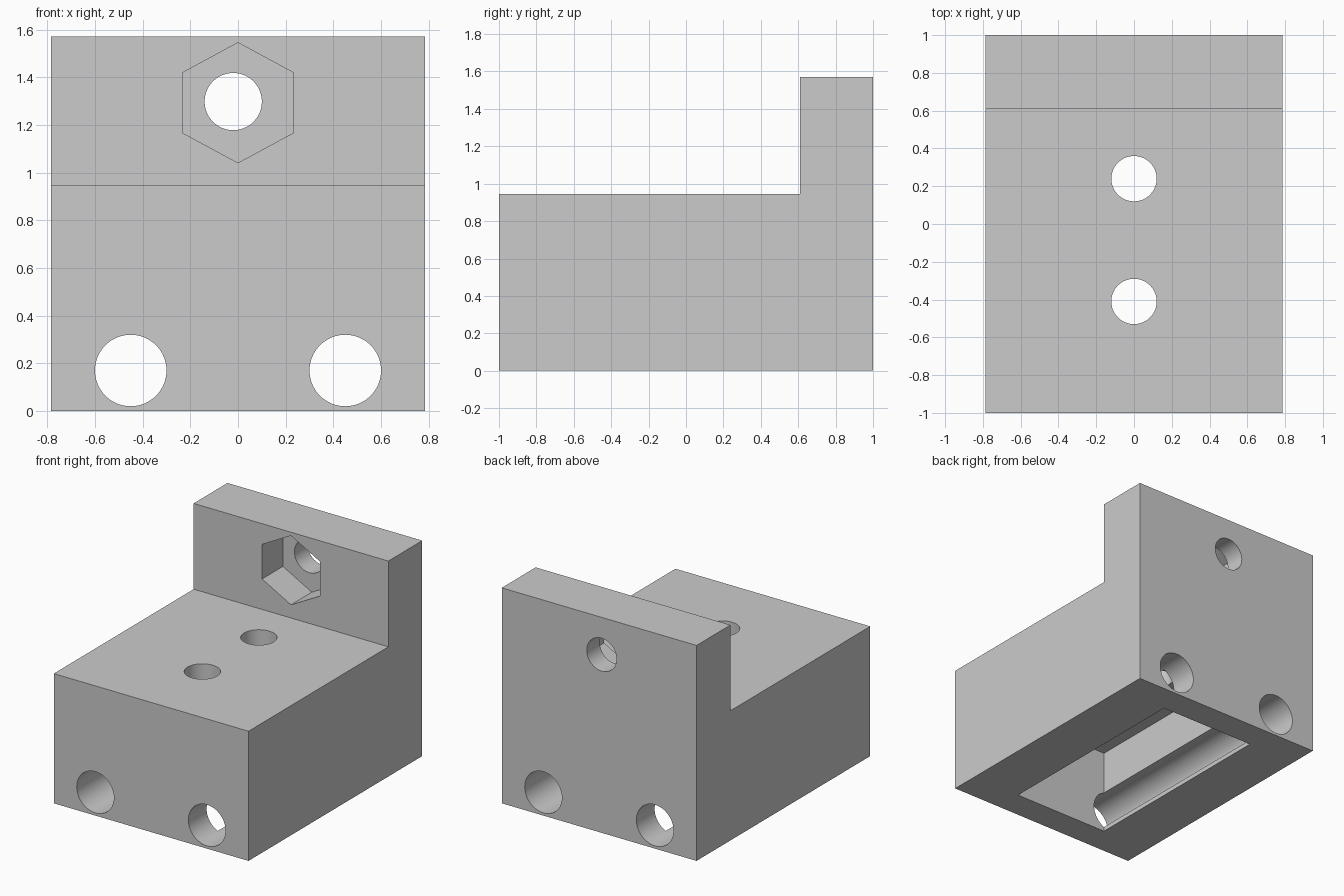
import bpy, bmesh, math
from mathutils import Matrix, Vector

old = bpy.data.objects.get("Cube")
if old:
    bpy.data.objects.remove(old, do_unlink=True)

grey = bpy.data.materials.new("plain grey")
grey.use_nodes = True
COLOUR = (0.6, 0.6, 0.6, 1)
grey.diffuse_color = COLOUR
grey.node_tree.nodes["Principled BSDF"].inputs["Base Color"].default_value = COLOUR


def make_object(name, bm):
    bmesh.ops.recalc_face_normals(bm, faces=bm.faces)
    mesh = bpy.data.meshes.new(name)
    bm.to_mesh(mesh)
    bm.free()
    mesh.materials.append(grey)
    obj = bpy.data.objects.new(name, mesh)
    bpy.context.collection.objects.link(obj)
    return obj


def box(name, low, high):
    bm = bmesh.new()
    low, high = Vector(low), Vector(high)
    bmesh.ops.create_cube(bm, size=1, matrix=Matrix.Translation((low + high) / 2)
                          @ Matrix.Diagonal((*(high - low), 1)))
    return make_object(name, bm)


def prism(name, centre, radius, length, axis, sides=64, stretch=1):
    """Cylinder or hexagon along y or z."""
    bm = bmesh.new()
    turn = Matrix.Rotation(math.pi / 2, 4, "X") if axis == "Y" else Matrix()
    bmesh.ops.create_cone(bm, cap_ends=True, segments=sides, radius1=radius,
                          radius2=radius, depth=length,
                          matrix=Matrix.Translation(centre)
                          @ Matrix.Diagonal((stretch, 1, 1, 1)) @ turn)
    return make_object(name, bm)


# L-shaped block, extruded across x from its side profile
W, TOP, STEP, WALL = 0.785, 1.57, 0.945, 0.61
profile = [(-1, 0), (1, 0), (1, TOP), (WALL, TOP), (WALL, STEP), (-1, STEP)]
bm = bmesh.new()
side = bm.faces.new([bm.verts.new((-W, y, z)) for y, z in profile])
swept = bmesh.ops.extrude_face_region(bm, geom=[side])["geom"]
bmesh.ops.translate(bm, vec=(2 * W, 0, 0),
                    verts=[v for v in swept if isinstance(v, bmesh.types.BMVert)])
block = make_object("mounting_block", bm)

# Pocket in the underside, rod bores, screw holes and nut recess
cutters = [box("pocket_cutter", (-0.39, -0.79, -0.2), (0.39, 0.79, 0.625))]
for label, sign in (("left", 1), ("right", -1)):
    cutters.append(prism(label + "_rod_cutter", (sign * 0.45, 0, 0.17), 0.15, 3, "Y"))
for label, y in (("front", -0.41), ("back", 0.24)):
    cutters.append(prism(label + "_screw_cutter", (0, y, 0.8), 0.12, 0.8, "Z"))
cutters.append(prism("bolt_cutter", (-0.02, 0.9, 1.298), 0.12, 1, "Y"))
cutters.append(prism("nut_cutter", (0, WALL + 0.04, 1.293), 0.252, 0.4, "Y",
                     sides=6, stretch=1.067))

for cutter in cutters:
    cutter.hide_render = True
    mod = block.modifiers.new(cutter.name, "BOOLEAN")
    mod.operation = "DIFFERENCE"
    mod.solver = "EXACT"
    mod.object = cutter

# Bake the cuts, then drop the cutters
bpy.context.view_layer.update()
graph = bpy.context.evaluated_depsgraph_get()
baked = bpy.data.meshes.new_from_object(block.evaluated_get(graph))
block.modifiers.clear()
block.data = baked
for cutter in cutters:
    bpy.data.objects.remove(cutter, do_unlink=True)

# Round bores, crisp edges
bpy.ops.object.select_all(action="DESELECT")
block.select_set(True)
bpy.context.view_layer.objects.active = block
bpy.ops.object.shade_smooth_by_angle(angle=math.radians(30))
